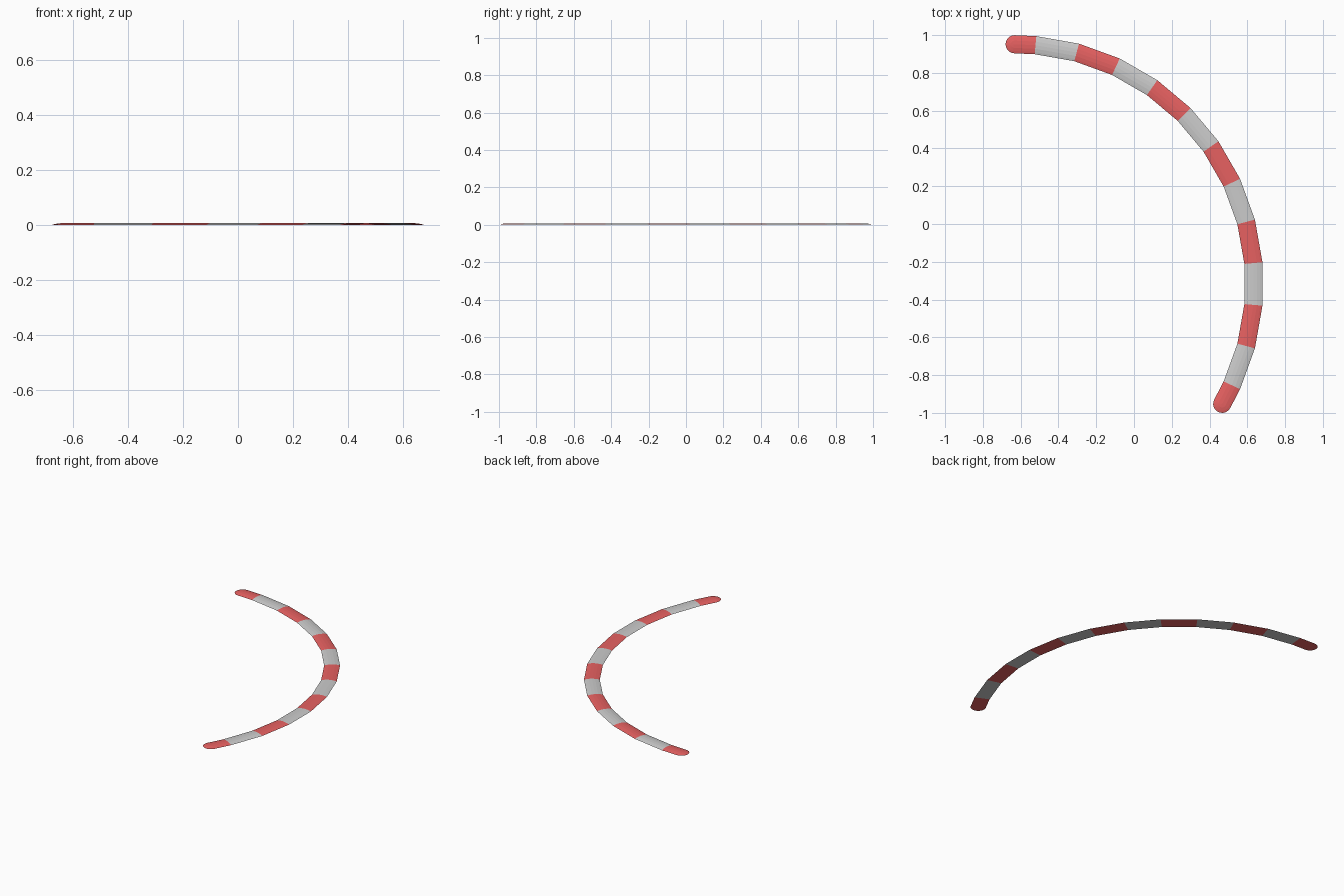
import bpy, bmesh
from math import sin, cos, pi, radians
from mathutils import Vector

if "Cube" in bpy.data.objects:
    bpy.data.objects.remove(bpy.data.objects["Cube"])

CENTRE = Vector((-0.632, -0.3175, 0))
R, W, H = 1.269, 0.048, 0.0075      # arc radius, half width, height
HALF = [(1.0, 0.0), (0.75, 0.45), (0.4, 0.86), (0.0, 1.0)]   # shallow domed profile
PROFILE = [(d, z) for d, z in HALF] + [(-d, z) for d, z in HALF[-2::-1]]
CAP_STEPS = 10

red = bpy.data.materials.new("red_paint")
red.diffuse_color = (0.8, 0.12, 0.12, 1)
red.use_nodes = True
red.node_tree.nodes["Principled BSDF"].inputs["Base Color"].default_value = red.diffuse_color


def section(pos, direction, profile):
    return [pos + direction * d * W + Vector((0, 0, z * H)) for d, z in profile]


def radial(deg):
    return Vector((cos(radians(deg)), sin(radians(deg)), 0))


def loft(bm, sections):
    # closed skin between neighbouring sections, including the flat underside
    for a, b in zip(sections, sections[1:]):
        n = len(a)
        for i in range(n):
            j = (i + 1) % n
            pts = []
            for p in (a[i], a[j], b[j], b[i]):
                if all((p - q).length > 1e-6 for q in pts):
                    pts.append(p)
            if len(pts) > 2:
                bm.faces.new([bm.verts.new(p) for p in pts])


def add_block(name, a0, a1, material=None, cap=None):
    bm = bmesh.new()
    loft(bm, [section(CENTRE + radial(a) * R, radial(a), PROFILE) for a in (a0, a1)])
    if cap is not None:
        # rounded end: half profile swept half a turn about the end point
        angle, sign = cap
        pos = CENTRE + radial(angle) * R
        half = HALF + [(0.0, 0.0)]
        loft(bm, [section(pos, radial(angle + sign * 180 * k / CAP_STEPS), half)
                  for k in range(CAP_STEPS + 1)])
    bmesh.ops.remove_doubles(bm, verts=bm.verts, dist=1e-5)
    bmesh.ops.recalc_face_normals(bm, faces=bm.faces)
    # keep the visible domed surface facing up
    if sum(f.normal.z * f.calc_area() for f in bm.faces if f.calc_center_median().z > 1e-4) < 0:
        bmesh.ops.reverse_faces(bm, faces=bm.faces)
    mesh = bpy.data.meshes.new(name)
    bm.to_mesh(mesh)
    bm.free()
    if material:
        mesh.materials.append(material)
    bpy.context.collection.objects.link(bpy.data.objects.new(name, mesh))


# alternating kerb blocks, half-length at both ends
angles = [90] + list(range(85, -26, -10)) + [-30]
last = len(angles) - 2
for i, (a0, a1) in enumerate(zip(angles, angles[1:])):
    is_red = i % 2 == 0
    cap = (90, 1) if i == 0 else (-30, -1) if i == last else None
    add_block(f"{'red' if is_red else 'grey'}_kerb_block_{i + 1}", a0, a1,
              red if is_red else None, cap)
